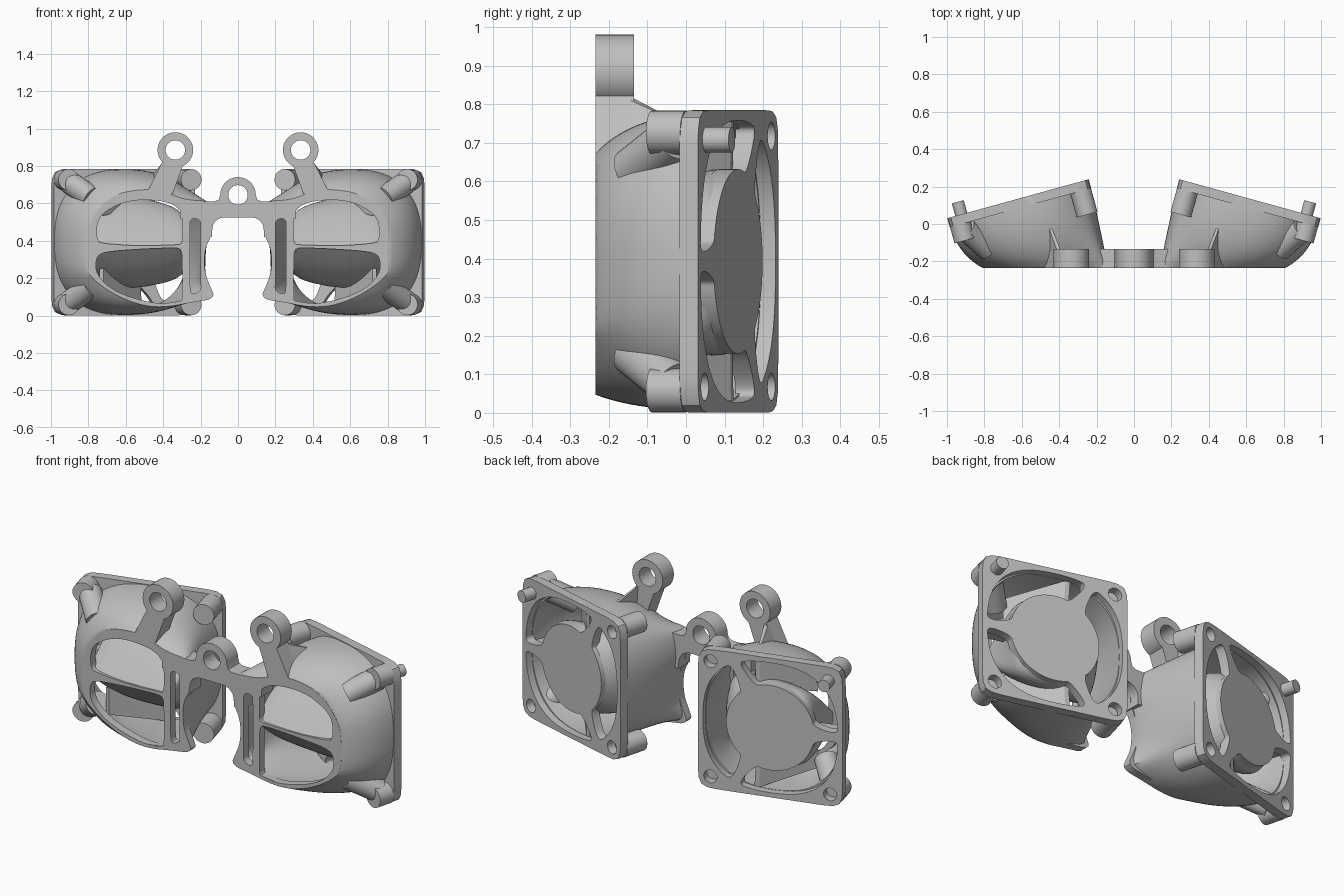
import bpy, bmesh, math
from mathutils import Vector, Matrix

cube = bpy.data.objects.get("Cube")
if cube:
    bpy.data.objects.remove(cube)

grey = bpy.data.materials.new("plain_grey")
grey.use_nodes = True
GREY = (0.52, 0.52, 0.52, 1)
grey.diffuse_color = GREY
grey.node_tree.nodes["Principled BSDF"].inputs["Base Color"].default_value = GREY

N = 96
ANGLES = [2 * math.pi * i / N for i in range(N)]
FRONT_Y = -0.235
parts = []

# Fan frame: local x outward, y up, z forward into the duct
tilt = math.radians(15.4)
FAN = Matrix.Translation((0.62, 0.135, 0.3925)) @ Matrix.Rotation(-tilt, 4, 'Z') @ Matrix.Rotation(math.pi / 2, 4, 'X')
FORWARD = (FAN.to_3x3() @ Vector((0, 0, 1))).normalized()


def front_matrix(depth):
    return Matrix.Translation((0, FRONT_Y + depth / 2, 0)) @ Matrix.Rotation(math.pi / 2, 4, 'X')


def add(name, mesh, mirror=True):
    ob = bpy.data.objects.new(name, mesh)
    bpy.context.collection.objects.link(ob)
    mesh.materials.clear()
    mesh.materials.append(grey)
    if mirror:
        ob.modifiers.new("mirror", 'MIRROR').use_mirror_merge = False
    parts.append(ob)


def from_bmesh(name, bm, mirror=True):
    bmesh.ops.recalc_face_normals(bm, faces=bm.faces)
    mesh = bpy.data.meshes.new(name)
    bm.to_mesh(mesh)
    bm.free()
    add(name, mesh, mirror)


def plate(name, loops, depth, matrix, mirror=True):
    """Flat plate with holes, from closed 2D loops."""
    cu = bpy.data.curves.new(name, 'CURVE')
    cu.dimensions = '2D'
    cu.fill_mode = 'BOTH'
    cu.extrude = depth / 2
    for loop in loops:
        sp = cu.splines.new('POLY')
        sp.points.add(len(loop) - 1)
        for p, co in zip(sp.points, loop):
            p.co = (co[0], co[1], 0, 1)
        sp.use_cyclic_u = True
    tmp = bpy.data.objects.new(name + "_curve", cu)
    bpy.context.collection.objects.link(tmp)
    dg = bpy.context.evaluated_depsgraph_get()
    mesh = bpy.data.meshes.new_from_object(tmp.evaluated_get(dg))
    bpy.data.objects.remove(tmp)
    bm = bmesh.new()
    bm.from_mesh(mesh)
    bmesh.ops.remove_doubles(bm, verts=bm.verts, dist=0.0002)
    bm.transform(matrix)
    from_bmesh(name, bm, mirror)


def loft(name, rows, ring=False, caps=False):
    """Skin a list of closed rows; ring also joins the last row to the first."""
    bm = bmesh.new()
    vs = [[bm.verts.new(p) for p in row] for row in rows]
    for a, b in list(zip(vs, vs[1:])) + ([(vs[-1], vs[0])] if ring else []):
        for i in range(N):
            j = (i + 1) % N
            bm.faces.new((a[i], a[j], b[j], b[i]))
    if caps:
        bm.faces.new(vs[0])
        bm.faces.new(vs[-1])
    from_bmesh(name, bm)


def hull(name, pts):
    bm = bmesh.new()
    for p in pts:
        bm.verts.new(p)
    bmesh.ops.convex_hull(bm, input=bm.verts)
    from_bmesh(name, bm)


def rod(name, a, b, r):
    """Cylinder between two points in fan space."""
    a, b = FAN @ Vector(a), FAN @ Vector(b)
    bm = bmesh.new()
    m = Matrix.Translation((a + b) / 2) @ (b - a).to_track_quat('Z', 'Y').to_matrix().to_4x4()
    bmesh.ops.create_cone(bm, cap_ends=True, segments=28, radius1=r, radius2=r, depth=(b - a).length, matrix=m)
    from_bmesh(name, bm)


def circle(x, y, r, n=40):
    return [(x + r * math.cos(2 * math.pi * i / n), y + r * math.sin(2 * math.pi * i / n)) for i in range(n)]


def squircle(a, h, p):
    r = h / (abs(math.cos(a)) ** p + abs(math.sin(a)) ** p) ** (1 / p)
    return (r * math.cos(a), r * math.sin(a))


def soften(pts, times=2):
    """Round a polygon by cutting its corners."""
    for _ in range(times):
        out = []
        for i, p in enumerate(pts):
            q = pts[(i + 1) % len(pts)]
            for t in (0.25, 0.75):
                out.append((p[0] + (q[0] - p[0]) * t, p[1] + (q[1] - p[1]) * t))
        pts = out
    return pts


def cast(poly, c, a):
    """Point where a ray from c at angle a leaves the polygon."""
    dx, dy = math.cos(a), math.sin(a)
    best = 0
    for i, p in enumerate(poly):
        q = poly[(i + 1) % len(poly)]
        ex, ey, px, py = q[0] - p[0], q[1] - p[1], p[0] - c[0], p[1] - c[1]
        den = dx * ey - dy * ex
        if abs(den) > 1e-9:
            t, s = (px * ey - py * ex) / den, (px * dy - py * dx) / den
            if -1e-6 <= s <= 1 + 1e-6:
                best = max(best, t)
    return (c[0] + dx * best, c[1] + dy * best)


def bend(p0, p1, p2, t):
    return p0 * (1 - t) ** 2 + p1 * (2 * t * (1 - t)) + p2 * t ** 2


# Front face of the duct, with two outlets and a slot
outline = soften([(0.12, 0.09), (0.15, 0.16), (0.175, 0.22), (0.182, 0.3), (0.172, 0.37), (0.14, 0.43),
                  (0.13, 0.52), (0.13, 0.61), (0.3, 0.62), (0.4, 0.67), (0.54, 0.675), (0.68, 0.64), (0.77, 0.54),
                  (0.81, 0.45), (0.81, 0.24), (0.76, 0.18), (0.64, 0.1), (0.5, 0.05), (0.38, 0.045), (0.25, 0.07)])
upper = soften([(0.3, 0.38), (0.298, 0.43), (0.298, 0.53), (0.32, 0.58), (0.4, 0.615), (0.58, 0.62), (0.71, 0.56),
                (0.755, 0.5), (0.755, 0.4), (0.72, 0.385), (0.53, 0.372), (0.35, 0.378)])
lower = soften([(0.298, 0.12), (0.298, 0.31), (0.305, 0.36), (0.36, 0.362), (0.53, 0.355), (0.72, 0.34),
                (0.76, 0.31), (0.76, 0.22), (0.66, 0.125), (0.46, 0.065), (0.34, 0.065), (0.3, 0.075)])
slot = soften([(0.198, 0.13), (0.2, 0.18), (0.2, 0.46), (0.2, 0.515), (0.255, 0.52), (0.257, 0.47), (0.257, 0.15), (0.25, 0.11)])
plate("duct_front", [outline, upper, lower, slot], 0.045, front_matrix(0.045))

# Duct wall swept from the fan opening to the front outline
CENTRE = (0.47, 0.35)


def wall_rows(h, p, scale, steps=14):
    rows = [[] for _ in range(steps + 1)]
    for a in ANGLES:
        u, v = squircle(a, h, p)
        p0 = FAN @ Vector((u, v, 0.04))
        f = cast(outline, CENTRE, a)
        p2 = Vector((CENTRE[0] + (f[0] - CENTRE[0]) * scale, FRONT_Y + 0.001, CENTRE[1] + (f[1] - CENTRE[1]) * scale))
        p1 = p0 + FORWARD * (0.72 * (p0.y - FRONT_Y))
        for k, row in enumerate(rows):
            row.append(bend(p0, p1, p2, k / steps))
    return rows


loft("duct_shell", wall_rows(0.389, 2.45, 1) + wall_rows(0.364, 2.4, 0.94)[::-1], ring=True)

# Fan frame: square plate, three openings between spokes, screw holes
THIRD = 2 * math.pi / 3
loops = [[squircle(a, 0.392, 14) for a in ANGLES]]
for k in range(3):
    outer = [squircle(k * THIRD + 0.045 + (THIRD - 0.09) * i / 11, 0.366, 2.6) for i in range(12)]
    inner = circle(0, 0, 0.24, 36)[k * 12 + 1:k * 12 + 12]
    loops.append(soften(outer + inner[::-1], 3))
corners = [(sx, sy) for sx in (1, -1) for sy in (1, -1)]
loops += [circle(sx * 0.325, sy * 0.325, 0.036, 28) for sx, sy in corners if (sx, sy) != (1, 1)]
plate("fan_frame", loops, 0.05, FAN @ Matrix.Translation((0, 0, 0.025)))

# Outer spoke web, and slanted vanes running forward from the other two spokes
bm = bmesh.new()
bmesh.ops.create_cube(bm, size=1, matrix=FAN @ Matrix.Translation((0.28, 0, 0.08)) @ Matrix.Diagonal((0.17, 0.028, 0.08, 1)))
from_bmesh("spoke_web", bm)
for side in (1, -1):
    back = [FAN @ Vector((u + d, side * v, 0.04)) for u, v in ((-0.09, 0.2), (-0.1, 0.365)) for d in (0, 0.025)]
    front = [(0.72 + d, -0.12, 0.3925 + side * v) for v in (0.14, 0.29) for d in (0, 0.02)]
    hull("duct_vane", back + front)

# Hub flowing forward, filling the duct middle and closing into the bar between the outlets
rows = [[] for _ in range(13)]
for a in ANGLES:
    c, s = math.cos(a), math.sin(a)
    u, v = squircle(a, 1, 6)
    p0 = FAN @ Vector((0.235 * c, 0.235 * s, 0.02))
    p1 = Vector((0.5 + 0.3 * u, 0.0, 0.385 + 0.28 * v))
    p2 = Vector((0.53 + 0.25 * u, FRONT_Y + 0.01, 0.367 + 0.008 * v))
    for k, row in enumerate(rows):
        row.append(bend(p0, p1, p2, k / 12))
loft("hub_guide", rows, caps=True)

# Corner bosses and locating pin
for sx, sy in corners:
    rod("corner_boss", (sx * 0.334, sy * 0.334, 0.048), (sx * 0.334, sy * 0.334, 0.14 if sx > 0 else 0.18), 0.057)
    if sx > 0:
        rod("boss_brace", (0.315, sy * 0.32, 0.085), (0.225, sy * 0.235, 0.22), 0.062)
rod("locating_pin", (0.315, 0.315, -0.07), (0.315, 0.315, 0.02), 0.033)

# Mounting ears on struts
plate("ear_ring", [circle(0.335, 0.885, 0.095), circle(0.335, 0.885, 0.052)], 0.1, front_matrix(0.1))
strut = [(x, y, z) for y in (FRONT_Y, FRONT_Y + 0.1)
         for x, z in ((0.29, 0.815), (0.40, 0.83), (0.49, 0.65), (0.35, 0.65))]
hull("ear_strut", strut)
hull("strut_gusset", [(x, FRONT_Y + 0.09, z) for x, z in ((0.39, 0.82), (0.41, 0.81), (0.49, 0.65), (0.4, 0.65))]
     + [(0.44, -0.02, 0.755), (0.455, -0.02, 0.755), (0.45, -0.02, 0.7)])

# Centre bridge with its ring and rounded underside
arch = [(0.07 + 0.07 * math.sin(t), 0.455 + 0.07 * math.cos(t)) for t in [math.pi * i / 16 for i in range(9)]]
half = arch + [(0.14, 0.42), (0.2, 0.42), (0.2, 0.52), (0.31, 0.52), (0.31, 0.61), (0.125, 0.61), (0.103, 0.62), (0.095, 0.645)]
dome = [(0.095 * math.cos(t), 0.645 + 0.095 * math.sin(t)) for t in [math.pi * i / 24 for i in range(1, 24)]]
bridge = half + dome + [(-x, z) for x, z in reversed(half)]
plate("centre_bridge", [bridge, circle(0, 0.645, 0.052)], 0.1, front_matrix(0.1), mirror=False)

# Smooth curved faces, keep edges sharp
bpy.ops.object.select_all(action='DESELECT')
for ob in parts:
    ob.select_set(True)
bpy.context.view_layer.objects.active = parts[0]
bpy.ops.object.shade_smooth_by_angle(angle=math.radians(32))
